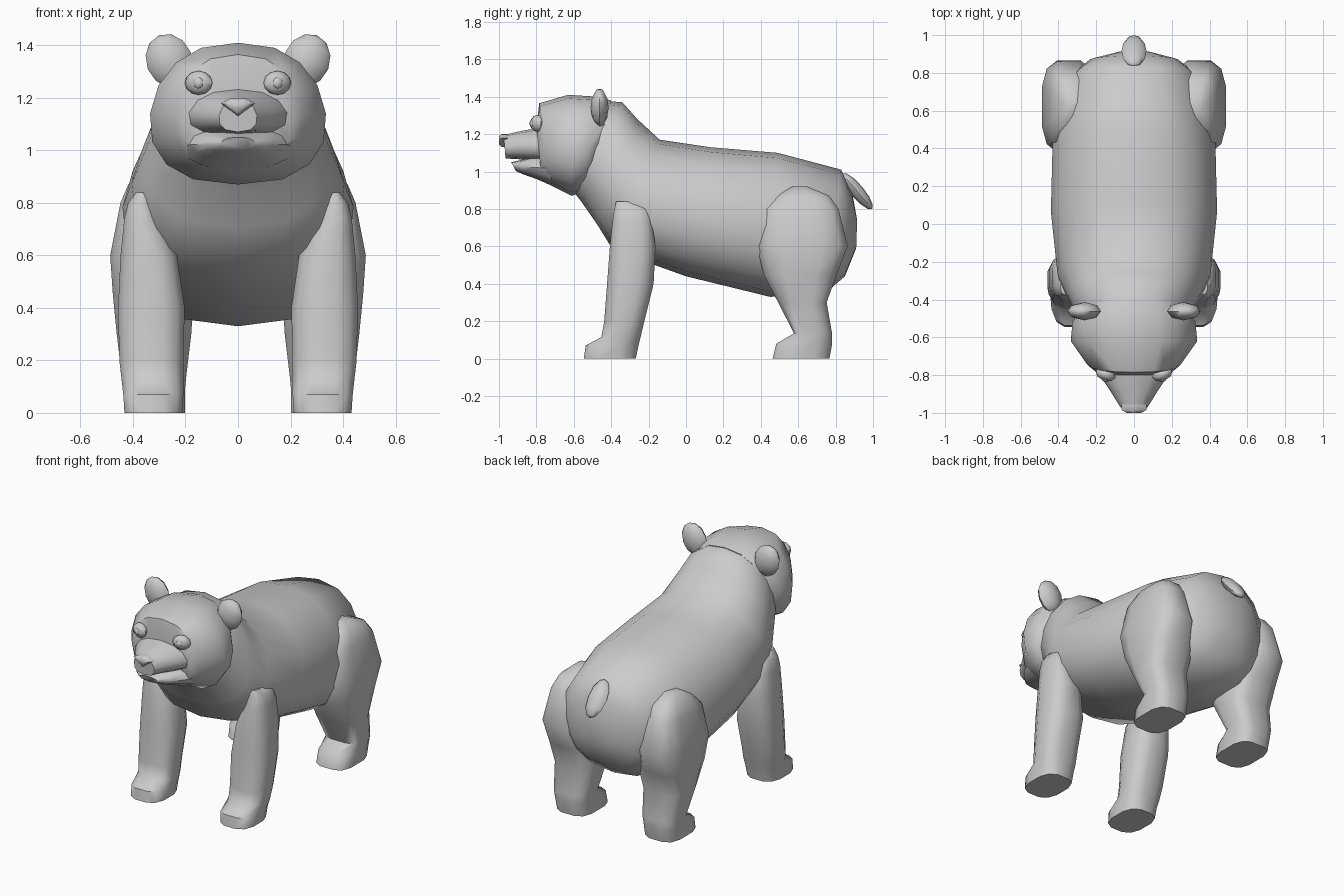
import bpy, bmesh, math
from mathutils import Matrix, Vector

if "Cube" in bpy.data.objects:
    bpy.data.objects.remove(bpy.data.objects["Cube"], do_unlink=True)

GREY = (0.6, 0.6, 0.6, 1.0)
fur = bpy.data.materials.new("plain_grey")
fur.use_nodes = True
fur.diffuse_color = GREY
fur.node_tree.nodes["Principled BSDF"].inputs["Base Color"].default_value = GREY


def finish(name, bm, angle=50):
    bmesh.ops.recalc_face_normals(bm, faces=bm.faces)
    mesh = bpy.data.meshes.new(name)
    bm.to_mesh(mesh)
    bm.free()
    mesh.materials.append(fur)
    ob = bpy.data.objects.new(name, mesh)
    bpy.context.collection.objects.link(ob)
    bpy.ops.object.select_all(action='DESELECT')
    ob.select_set(True)
    bpy.context.view_layer.objects.active = ob
    bpy.ops.object.shade_smooth_by_angle(angle=math.radians(angle))
    return ob


def power(v, e):
    return math.copysign(abs(v) ** e, v)


def bridge(name, loops, angle=50):
    """Skin a list of point loops and cap both ends."""
    bm = bmesh.new()
    rings = [[bm.verts.new(p) for p in loop] for loop in loops]
    n = len(rings[0])
    for a, b in zip(rings, rings[1:]):
        for i in range(n):
            j = (i + 1) % n
            bm.faces.new((a[i], a[j], b[j], b[i]))
    bm.faces.new(rings[0])
    bm.faces.new(rings[-1])
    return finish(name, bm, angle)


def spine_loft(name, rings, n=16, e=0.8, pear=0.0, angle=50):
    """Rings are (top y, top z, bottom y, bottom z, half width)."""
    loops = []
    for yt, zt, yb, zb, w in rings:
        loop = []
        for i in range(n):
            a = 2 * math.pi * i / n
            c, s = math.cos(a), math.sin(a)
            t = 0.5 + 0.5 * power(c, 0.95)
            loop.append((w * power(s, e) * (1 - pear * c),
                         yb + (yt - yb) * t, zb + (zt - zb) * t))
        loops.append(loop)
    return bridge(name, loops, angle)


def leg(name, side, rings, n=12, e=0.72):
    """Rings are (z, y front, y back, x inner, x outer)."""
    loops = []
    for z, y0, y1, x0, x1 in rings:
        loop = []
        for i in range(n):
            a = 2 * math.pi * (i + 0.5) / n
            loop.append((side * ((x0 + x1) / 2 + (x1 - x0) / 2 * power(math.cos(a), e)),
                         (y0 + y1) / 2 + (y1 - y0) / 2 * power(math.sin(a), e), z))
        loops.append(loop)
    return bridge(name, loops)


def ball(name, centre, radii, rot=None, u=8, v=6):
    bm = bmesh.new()
    m = Matrix.Translation(Vector(centre)) @ (rot or Matrix()) @ Matrix.Diagonal((*radii, 1))
    bmesh.ops.create_uvsphere(bm, u_segments=u, v_segments=v, radius=1, matrix=m)
    return finish(name, bm, 60)


# Torso, from neck to rump
spine_loft("body", [
    (-0.45, 1.38, -0.60, 0.89, 0.27),
    (-0.34, 1.37, -0.56, 0.84, 0.31),
    (-0.26, 1.28, -0.47, 0.71, 0.355),
    (-0.14, 1.17, -0.39, 0.58, 0.405),
    (0.13, 1.13, 0.00, 0.44, 0.44),
    (0.49, 1.10, 0.45, 0.33, 0.43),
    (0.83, 1.01, 0.74, 0.345, 0.34),
    (0.89, 0.88, 0.85, 0.44, 0.235),
    (0.915, 0.74, 0.91, 0.59, 0.08)], pear=0.08)

# Head, from nape to face
spine_loft("head", [
    (-0.40, 1.38, -0.50, 0.93, 0.27),
    (-0.47, 1.40, -0.56, 0.89, 0.325),
    (-0.63, 1.41, -0.61, 0.87, 0.335),
    (-0.785, 1.365, -0.71, 0.92, 0.245),
    (-0.80, 1.235, -0.77, 0.95, 0.20)], pear=0.1)

# Muzzle and jaw, with the mouth gap between them
spine_loft("muzzle", [
    (-0.74, 1.245, -0.74, 1.05, 0.20),
    (-0.80, 1.232, -0.79, 1.055, 0.185),
    (-0.89, 1.215, -0.88, 1.065, 0.125),
    (-0.975, 1.195, -0.965, 1.07, 0.072)], n=12, pear=0.15)
spine_loft("jaw", [
    (-0.72, 1.10, -0.72, 0.925, 0.21),
    (-0.80, 1.085, -0.80, 0.96, 0.18),
    (-0.88, 1.062, -0.87, 0.985, 0.12),
    (-0.935, 1.05, -0.91, 1.003, 0.065)], n=12)

# Nose, a rounded triangle
outline = [(0, 1.20), (0.03, 1.198), (0.065, 1.178), (0.025, 1.15), (0, 1.13),
           (-0.025, 1.15), (-0.065, 1.178), (-0.03, 1.198)]
bridge("nose", [[(x * k, y, 1.172 + (z - 1.172) * k) for x, z in outline]
                for y, k in ((-0.955, 1.0), (-0.985, 1.0), (-1.0, 0.6))])

front_rings = [
    (0.00, -0.55, -0.265, 0.21, 0.435), (0.07, -0.54, -0.25, 0.205, 0.44),
    (0.115, -0.455, -0.24, 0.205, 0.445), (0.20, -0.44, -0.22, 0.205, 0.455),
    (0.40, -0.425, -0.17, 0.20, 0.46), (0.60, -0.41, -0.16, 0.23, 0.45),
    (0.74, -0.395, -0.18, 0.30, 0.435), (0.80, -0.385, -0.20, 0.32, 0.42),
    (0.84, -0.375, -0.26, 0.335, 0.39)]
hind_rings = [
    (0.00, 0.46, 0.77, 0.20, 0.435), (0.08, 0.48, 0.785, 0.20, 0.44),
    (0.135, 0.575, 0.783, 0.195, 0.445), (0.30, 0.49, 0.755, 0.175, 0.465),
    (0.45, 0.41, 0.81, 0.165, 0.48), (0.60, 0.375, 0.87, 0.20, 0.49),
    (0.80, 0.41, 0.82, 0.24, 0.45), (0.87, 0.48, 0.77, 0.25, 0.42),
    (0.92, 0.57, 0.65, 0.28, 0.36)]

# Paired parts
for label, s in (("left", 1), ("right", -1)):
    leg(label + "_front_leg", s, front_rings)
    leg(label + "_hind_leg", s, hind_rings, e=0.62)
    tilt = Matrix.Rotation(s * math.radians(22), 4, 'Y')
    ball(label + "_ear", (s * 0.262, -0.462, 1.342), (0.088, 0.048, 0.104), tilt)
    turn = Matrix.Rotation(s * math.radians(20), 4, 'Z')
    ball(label + "_eye", (s * 0.15, -0.795, 1.257), (0.056, 0.036, 0.046), turn)
    ball(label + "_pupil", (s * 0.152, -0.822, 1.257), (0.022, 0.014, 0.022), turn)

# Tail, a flattened stub pointing down and back
ball("tail", (0, 0.915, 0.895), (0.066, 0.036, 0.125),
     Matrix.Rotation(math.radians(40), 4, 'X'))
